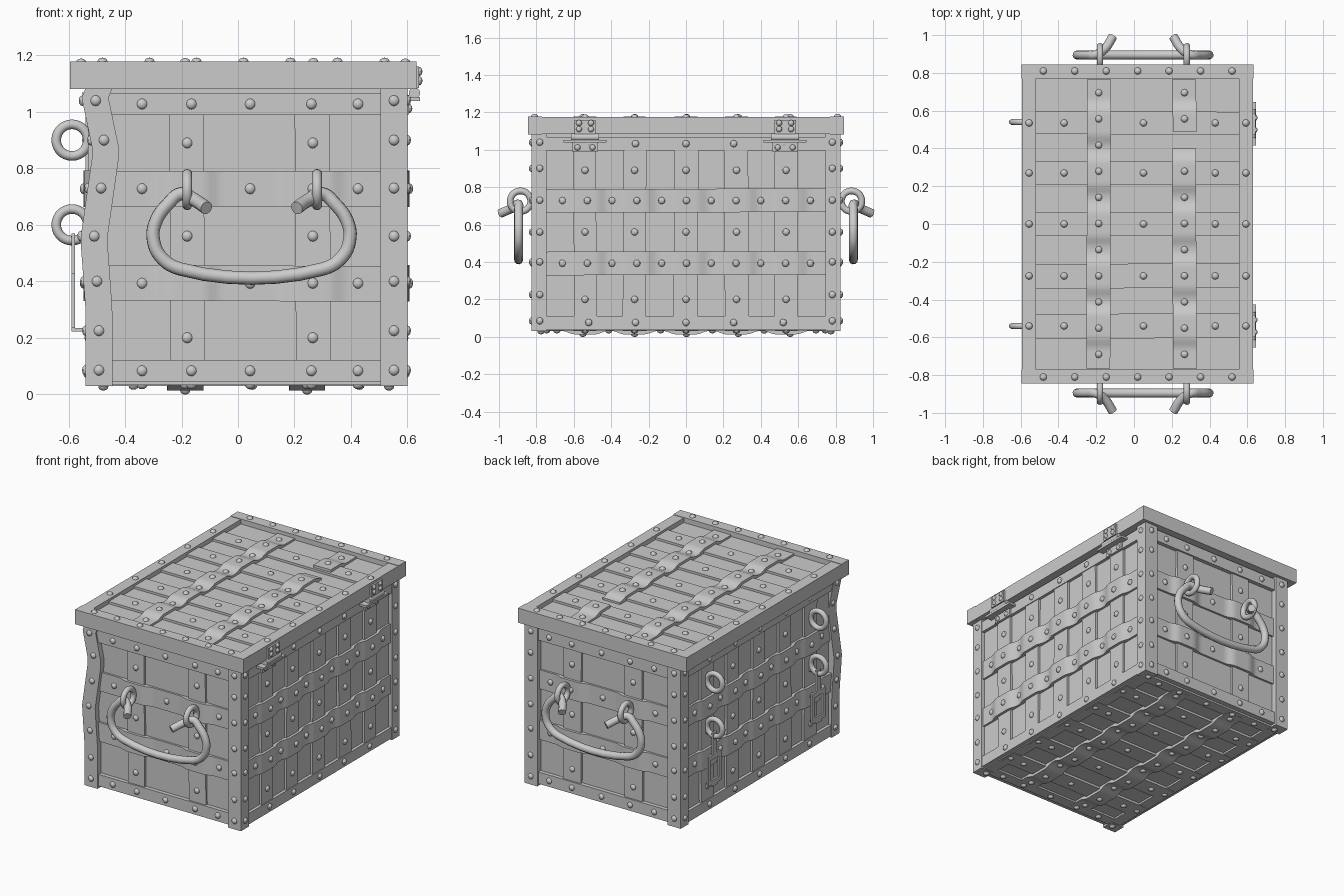
import bpy, bmesh, math, random
from mathutils import Vector, Matrix

if "Cube" in bpy.data.objects:
    bpy.data.objects.remove(bpy.data.objects["Cube"])

random.seed(4)
X, Y, Z = Vector((1, 0, 0)), Vector((0, 1, 0)), Vector((0, 0, 1))

# Dent in the front left corner post
BEND = [(0, 0), (0.3, 0), (0.55, -0.018), (0.86, 0.026), (1.09, -0.022), (2, -0.022)]
def clamp(t): return max(0, min(1, t))
def warp(p):
    w = clamp((-0.36 - p.x) / 0.08) * clamp((-0.6 - p.y) / 0.13)
    if w and 0 <= p.z < 1.085:
        for (a, s), (b, t) in zip(BEND, BEND[1:]):
            if a <= p.z < b:
                p = p + X * w * (s + (t - s) * (p.z - a) / (b - a))
                break
    return p

def frame(o, U, V, N):
    o = Vector(o)
    f = lambda u, v, n: warp(o + U * u + V * v + N * n)
    f.N = N
    return f

def finish(bm, name):
    bmesh.ops.recalc_face_normals(bm, faces=bm.faces)
    me = bpy.data.meshes.new(name)
    bm.to_mesh(me); bm.free()
    ob = bpy.data.objects.new(name, me)
    bpy.context.collection.objects.link(ob)
    bpy.ops.object.select_all(action='DESELECT')
    ob.select_set(True)
    bpy.context.view_layer.objects.active = ob
    bpy.ops.object.shade_smooth_by_angle(angle=math.radians(35))
    return ob

def strap(bm, P, axis, a0, a1, c, w, height, n0=-0.008, steps=1, skew=0):
    """Metal strip running along one axis of a face, with a varying height."""
    rings = []
    for i in range(steps + 1):
        a = a0 + (a1 - a0) * i / steps
        h, k = height(a), c + skew * (i / steps - 0.5)
        prof = [(k - w/2, n0), (k + w/2, n0), (k + w/2, h), (k - w/2, h)]
        rings.append([bm.verts.new(P(a, b, n) if axis == 'u' else P(b, a, n)) for b, n in prof])
    for r, s in zip(rings, rings[1:]):
        for j in range(4):
            bm.faces.new((r[j], r[(j+1) % 4], s[(j+1) % 4], s[j]))
    bm.faces.new(rings[0]); bm.faces.new(rings[-1])

def box(bm, lo, hi):
    lo, hi = Vector(lo), Vector(hi)
    m = Matrix.Translation((lo + hi) / 2) @ Matrix.Diagonal((*(hi - lo), 1))
    bmesh.ops.create_cube(bm, size=1, matrix=m)

def rivet(bm, P, u, v, n, r=0.019):
    s = Vector([r * (0.75 if abs(P.N[i]) > 0.5 else 1) for i in range(3)])
    bmesh.ops.create_uvsphere(bm, u_segments=10, v_segments=6, radius=1,
        matrix=Matrix.Translation(P(u, v, n)) @ Matrix.Diagonal((*s, 1)))

def weave(name, P, u0, u1, v0, v1, us, vs, ru, rv, gap=None):
    """Flat uprights at us, wavy bands at vs riding over them, and rivets."""
    def wave(a):
        d = min(abs(a - u) for u in us)
        t = clamp((0.125 - d) / 0.07)
        return 0.013 + 0.019 * t * t * (3 - 2 * t)
    up, band, riv = bmesh.new(), bmesh.new(), bmesh.new()
    for u in us:
        strap(up, P, 'v', v0, v1, u, 0.127 + random.uniform(-0.008, 0.004),
              lambda a: 0.015, skew=random.uniform(-0.008, 0.008))
        for v in rv:
            rivet(riv, P, u, v, 0.015)
    for k, v in enumerate(vs):
        parts = [(u0, u1)]
        if gap and k == gap[0]:
            parts = [(u0, gap[1]), (gap[2], u1)]
        for a, b in parts:
            strap(band, P, 'u', a, b, v, 0.126, wave, steps=max(6, int((b - a) / 0.018)),
                  skew=random.uniform(-0.006, 0.006))
            for u in ru:
                if a < u < b:
                    rivet(riv, P, u, v, wave(u))
    finish(up, name + "_uprights")
    finish(band, name + "_bands")
    finish(riv, name + "_strap_rivets")

# Body core
bm = bmesh.new()
box(bm, (-0.515, -0.79, 0.045), (0.575, 0.79, 1.1))
finish(bm, "chest_body")

front = frame((0, -0.79, 0), X, Z, -Y)
back = frame((0, 0.79, 0), X, Z, Y)
right = frame((0.575, 0, 0), Y, Z, X)
left = frame((-0.515, 0, 0), Y, Z, -X)
under = frame((0, 0, 0.045), Y, X, -Z)
top = frame((0, 0, 1.145), Y, X, Z)

SIDE_U = [-0.54, -0.275, 0, 0.27, 0.535]
SIDE_R = [-0.66 + 0.1325 * i for i in range(11)]
END_U, END_R = [-0.18, 0.265], [-0.34, 0.043, 0.265, 0.425]
BANDS, UP_R = [0.393, 0.728], [0.2, 0.56, 0.89]
POST_Z = [0.085, 0.225, 0.4, 0.56, 0.73, 0.9, 1.04]

# Woven straps on all six faces
for n, P in (("front", front), ("back", back)):
    weave(n, P, -0.46, 0.52, 0.05, 1.06, END_U, BANDS, END_R, UP_R)
for n, P in (("right", right), ("left", left)):
    weave(n, P, -0.75, 0.75, 0.05, 1.06, SIDE_U, BANDS, SIDE_R, UP_R)
LONG_R = [-0.69 + 0.1385 * i for i in range(11)]
weave("lid", top, -0.765, 0.765, -0.53, 0.56, SIDE_U, [-0.187, 0.267], LONG_R,
      [-0.37, 0.05, 0.43], gap=(1, 0.4, 0.49))
weave("underside", under, -0.75, 0.75, -0.5, 0.56, SIDE_U, [-0.187, 0.245], LONG_R,
      [-0.37, 0.05, 0.43])

# Corner posts, rails and their rivets
posts, rails, riv = bmesh.new(), bmesh.new(), bmesh.new()
for P in (front, back):
    for x in (-0.4925, 0.5525):
        strap(posts, P, 'v', 0.03, 1.085, x, 0.095, lambda a: 0.036, n0=-0.045, steps=30)
        for z in POST_Z:
            rivet(riv, P, x, z, 0.036)
    for z in (0.083, 1.028):
        strap(rails, P, 'u', -0.45, 0.51, z, 0.077, lambda a: 0.026)
        for x in (-0.34, -0.165, 0.043, 0.26, 0.425):
            rivet(riv, P, x, z, 0.026)
for P in (right, left):
    for z in (0.076, 1.032):
        strap(rails, P, 'u', -0.75, 0.75, z, 0.072, lambda a: 0.02)
        for y in (-0.52, -0.27, 0, 0.255, 0.52):
            rivet(riv, P, y, z, 0.02)
    for y in (-0.782, 0.782):
        for z in POST_Z:
            rivet(riv, P, y, z, 0.024)
for x in (-0.477, 0.535):
    strap(rails, under, 'u', -0.745, 0.745, x, 0.075, lambda a: 0.012)
    for y in SIDE_U + [-0.775, 0.775]:
        rivet(riv, under, y, x, 0.013 if abs(y) < 0.7 else 0.018)
for y in (-0.745, 0.745):
    strap(rails, under, 'v', -0.45, 0.51, y, 0.075, lambda a: 0.012)
    for x in (-0.34, -0.165, 0.043, 0.26, 0.425):
        rivet(riv, under, y, x, 0.013)
finish(posts, "corner_posts")
finish(rails, "edge_rails")

# Lid plate and rim
bm = bmesh.new()
box(bm, (-0.56, -0.81, 1.09), (0.6, 0.81, 1.145))
finish(bm, "lid_plate")
bm = bmesh.new()
for s in (-1, 1):
    ya, yb = sorted((s * 0.77, s * 0.845))
    box(bm, (-0.595, ya, 1.082), (0.632, yb, 1.178))
    for i in range(7):
        rivet(riv, top, s * 0.81, -0.48 + 0.1665 * i, 0.033)
for a, b in ((-0.593, -0.518), (0.555, 0.63)):
    box(bm, (a, -0.775, 1.083), (b, 0.775, 1.175))
    for y in SIDE_U:
        rivet(riv, top, y, (a + b) / 2, 0.03)
finish(bm, "lid_rim")
finish(riv, "frame_rivets")

# Hinges on the right side
bm = bmesh.new()
hinge = frame((0.632, 0, 0), Y, Z, X)
for y in (-0.54, 0.53):
    box(bm, (0.62, y - 0.057, 1.085), (0.642, y + 0.057, 1.16))
    box(bm, (0.58, y - 0.07, 0.99), (0.606, y + 0.07, 1.06))
    box(bm, (0.59, y - 0.115, 1.038), (0.645, y + 0.115, 1.052))
    bmesh.ops.create_cone(bm, cap_ends=True, segments=12, radius1=0.02, radius2=0.02, depth=0.15,
        matrix=Matrix.Translation((0.625, y, 1.067)) @ Matrix.Rotation(math.pi/2, 4, 'X'))
    for dy, z in ((-0.032, 1.11), (0.032, 1.11), (-0.032, 1.143), (0.032, 1.143)):
        rivet(bm, hinge, y + dy, z, 0.01, 0.016)
    for dy in (-0.04, 0.04):
        rivet(bm, right, y + dy, 1.012, 0.031, 0.016)
finish(bm, "hinges")

# Rings: handle eyes on the ends, pull rings on the left side
def ring(name, loc, rot, R, r):
    bpy.ops.mesh.primitive_torus_add(location=loc, rotation=rot, major_radius=R, minor_radius=r,
                                     major_segments=28, minor_segments=10)
    bpy.context.object.name = name
    bpy.ops.object.shade_smooth_by_angle(angle=math.radians(60))

for s in (-1, 1):
    for x in (-0.18, 0.28):
        ring("handle_eye", (x, s * 0.885, 0.725), (0, math.pi/2, 0), 0.055, 0.018)
    for z in (0.9, 0.6):
        ring("side_ring", (-0.588, s * 0.54, z), (math.pi/2, 0, 0), 0.056, 0.017)

# Carrying handles with bent ends
HALF = [(0.16, 0.992, 0.66), (0.205, 0.925, 0.69), (0.25, 0.897, 0.71), (0.295, 0.895, 0.675),
        (0.34, 0.895, 0.61), (0.348, 0.895, 0.55), (0.32, 0.895, 0.485), (0.25, 0.895, 0.443)]
for s in (-1, 1):
    cu = bpy.data.curves.new("carry_handle", 'CURVE')
    cu.dimensions = '3D'
    cu.bevel_depth, cu.bevel_resolution, cu.use_fill_caps = 0.024, 3, True
    sp = cu.splines.new('BEZIER')
    pts = [(0.048 - x, s * y, z) for x, y, z in HALF] + [(0.048 + x, s * y, z) for x, y, z in HALF[::-1]]
    sp.bezier_points.add(len(pts) - 1)
    for b, p in zip(sp.bezier_points, pts):
        b.co = p
        b.handle_left_type = b.handle_right_type = 'AUTO'
    sp.resolution_u = 6
    ob = bpy.data.objects.new("carry_handle", cu)
    bpy.context.collection.objects.link(ob)

# Slotted hasps hanging from the lower left rings
bm = bmesh.new()
for y in (-0.54, 0.54):
    x0, x1 = -0.59, -0.578
    box(bm, (x0, y - 0.022, 0.42), (x1, y + 0.022, 0.57))
    for dy in (-0.055, 0.055):
        box(bm, (x0, y + dy - 0.014, 0.235), (x1, y + dy + 0.014, 0.43))
    box(bm, (x0, y - 0.041, 0.4), (x1, y + 0.041, 0.43))
    box(bm, (x0, y - 0.041, 0.235), (x1, y + 0.041, 0.265))
    box(bm, (x0, y - 0.03, 0.222), (-0.545, y + 0.03, 0.235))
finish(bm, "hasps")
